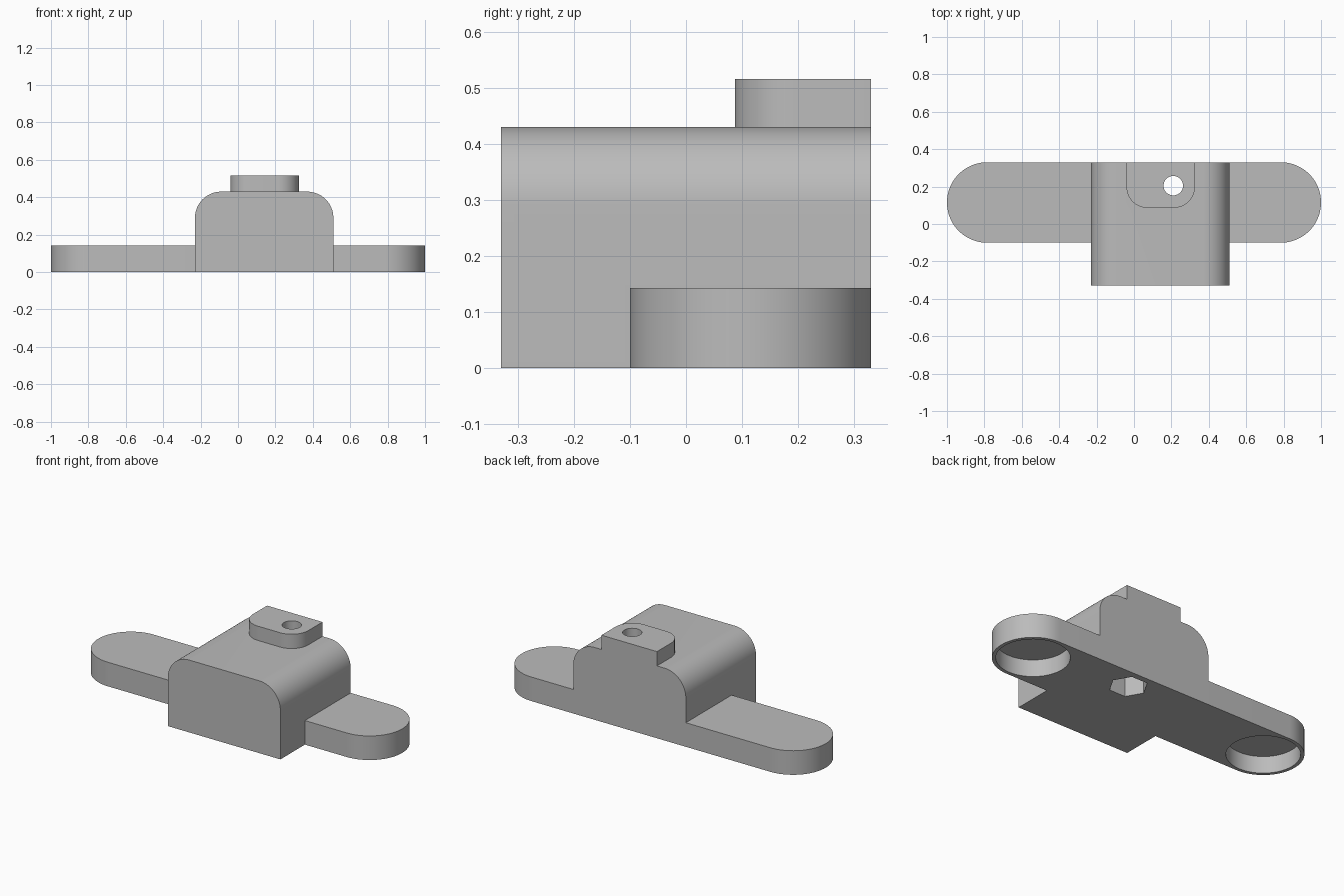
import bpy, bmesh, math
from mathutils import Matrix, Vector

cube = bpy.data.objects.get("Cube")
if cube:
    bpy.data.objects.remove(cube, do_unlink=True)

grey = bpy.data.materials.new("plain_grey")
grey.use_nodes = True
colour = (0.5, 0.5, 0.5, 1)
grey.diffuse_color = colour
grey.node_tree.nodes["Principled BSDF"].inputs["Base Color"].default_value = colour


def add_object(name, bm):
    bmesh.ops.recalc_face_normals(bm, faces=bm.faces)
    mesh = bpy.data.meshes.new(name)
    bm.to_mesh(mesh)
    bm.free()
    mesh.materials.append(grey)
    obj = bpy.data.objects.new(name, mesh)
    bpy.context.collection.objects.link(obj)
    return obj


def rounded_outline(x0, x1, v0, v1, radii, steps=20):
    """Rectangle with a radius per corner, from lower left anticlockwise."""
    points = []
    corners = [(x0, v0, 1, 1), (x1, v0, -1, 1), (x1, v1, -1, -1), (x0, v1, 1, -1)]
    for i, ((x, v, sx, sv), r) in enumerate(zip(corners, radii)):
        for k in range(steps + 1 if r else 1):
            a = math.pi * (1 + i / 2 + k / steps / 2)
            points.append((x + r * (sx + math.cos(a)), v + r * (sv + math.sin(a))))
    return points


def prism(name, outline, low, high, upright=False):
    """Extrude an outline along z, or along y when upright."""
    bm = bmesh.new()
    place = (lambda p: (p[0], low, p[1])) if upright else (lambda p: (p[0], p[1], low))
    face = bm.faces.new([bm.verts.new(place(p)) for p in outline])
    swept = bmesh.ops.extrude_face_region(bm, geom=[face])
    shift = Vector((0, high - low, 0)) if upright else Vector((0, 0, high - low))
    bmesh.ops.translate(bm, vec=shift, verts=[v for v in swept["geom"] if isinstance(v, bmesh.types.BMVert)])
    bmesh.ops.remove_doubles(bm, verts=bm.verts, dist=0.0005)
    return add_object(name, bm)


def cutter(name, start, end, r_start, r_end, sides=64, turn=0):
    """Cylinder, cone or hexagon running from start to end."""
    start, end = Vector(start), Vector(end)
    axis = end - start
    spin = axis.to_track_quat("Z", "Y").to_matrix().to_4x4() @ Matrix.Rotation(turn, 4, "Z")
    bm = bmesh.new()
    bmesh.ops.create_cone(bm, cap_ends=True, segments=sides, radius1=r_start, radius2=r_end,
                          depth=axis.length, matrix=Matrix.Translation((start + end) / 2) @ spin)
    return add_object(name, bm)


def combine(target, tool, operation):
    mod = target.modifiers.new(tool.name, "BOOLEAN")
    mod.operation, mod.object, mod.solver = operation, tool, "EXACT"
    bpy.context.view_layer.objects.active = target
    bpy.ops.object.modifier_apply(modifier=mod.name)
    bpy.data.objects.remove(tool, do_unlink=True)


# Main block, mounting bar and top tab
back = 0.33
body = prism("bracket_body", rounded_outline(-0.23, 0.51, 0, 0.43, (0, 0, 0.14, 0.14)), -0.33, back, True)
bar = prism("mounting_bar", rounded_outline(-1, 1, -0.10, back, [0.215] * 4), 0, 0.143)
tab = prism("top_tab", rounded_outline(-0.04, 0.325, 0.087, back, (0.11, 0.11, 0, 0)), 0.35, 0.515)
combine(body, bar, "UNION")
combine(body, tab, "UNION")

# Tapered blind sockets in the front
for x in (-0.09, 0.37):
    combine(body, cutter("socket", (x, -0.33, 0.288), (x, 0.22, 0.288), 0.105, 0.09), "DIFFERENCE")

# Round recesses under the bar ends
for x in (-0.785, 0.785):
    combine(body, cutter("recess", (x, 0.115, -0.1), (x, 0.115, 0.1), 0.195, 0.195), "DIFFERENCE")

# Screw hole with a hexagonal nut pocket beneath
combine(body, cutter("screw_hole", (0.21, 0.205, -0.1), (0.21, 0.205, 0.6), 0.052, 0.052, 48), "DIFFERENCE")
combine(body, cutter("nut_pocket", (0.21, 0.205, -0.1), (0.21, 0.205, 0.15), 0.104, 0.104, 6, math.pi / 6), "DIFFERENCE")

# Smooth the curves and keep the edges sharp
bpy.ops.object.select_all(action="DESELECT")
body.select_set(True)
bpy.context.view_layer.objects.active = body
bpy.ops.object.shade_smooth_by_angle(angle=math.radians(30))
